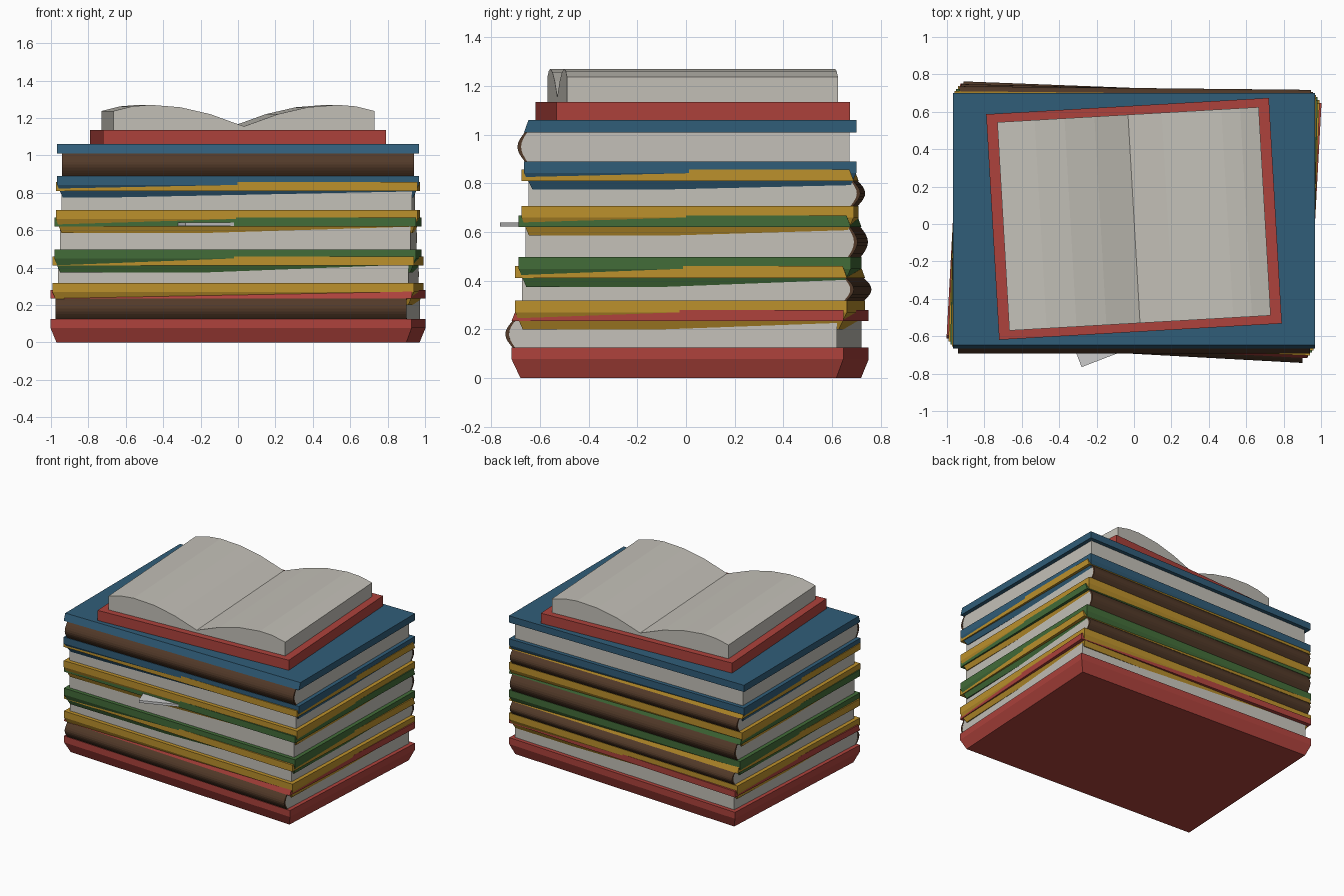
import bpy, bmesh, math
from mathutils import Matrix

if "Cube" in bpy.data.objects:
    bpy.data.objects.remove(bpy.data.objects["Cube"])


def material(name, rgb):
    m = bpy.data.materials.new(name)
    m.diffuse_color = (*rgb, 1)
    m.use_nodes = True
    m.node_tree.nodes["Principled BSDF"].inputs["Base Color"].default_value = m.diffuse_color
    return m


RED = material("red", (0.42, 0.055, 0.045))
YELLOW = material("yellow", (0.5, 0.28, 0.025))
GREEN = material("green", (0.055, 0.15, 0.04))
BLUE = material("blue", (0.03, 0.11, 0.19))
BROWN = material("brown", (0.085, 0.042, 0.022))
PAPER = material("paper", (0.55, 0.53, 0.48))


def finish(name, bm, mat, angle, y):
    bmesh.ops.recalc_face_normals(bm, faces=bm.faces)
    bm.transform(Matrix.Translation((0, y, 0)) @ Matrix.Rotation(math.radians(angle), 4, 'Z'))
    me = bpy.data.meshes.new(name)
    bm.to_mesh(me)
    bm.free()
    ob = bpy.data.objects.new(name, me)
    bpy.context.collection.objects.link(ob)
    if mat:
        me.materials.append(mat)
    return ob


def board(name, rings, mat, angle, y):
    """Stack of rectangles (z, half width, y front, y back) skinned into a solid."""
    bm = bmesh.new()
    loops = [[bm.verts.new(p) for p in ((-w, a, z), (w, a, z), (w, b, z), (-w, b, z))]
             for z, w, a, b in rings]
    for lo, hi in zip(loops, loops[1:]):
        for i in range(4):
            j = (i + 1) % 4
            bm.faces.new((lo[i], lo[j], hi[j], hi[i]))
    bm.faces.new(loops[0])
    bm.faces.new(loops[-1])
    return finish(name, bm, mat, angle, y)


def prism(name, profile, axis, start, end, mat, angle, y):
    """Profile of (u, z) points extruded along x or y."""
    bm = bmesh.new()
    place = (lambda u, z, t: (t, u, z)) if axis == 'X' else (lambda u, z, t: (u, t, z))
    a = [bm.verts.new(place(u, z, start)) for u, z in profile]
    b = [bm.verts.new(place(u, z, end)) for u, z in profile]
    for i in range(len(a)):
        j = (i + 1) % len(a)
        bm.faces.new((a[i], a[j], b[j], b[i]))
    bm.faces.new(a)
    bm.faces.new(b)
    return finish(name, bm, mat, angle, y)


def book(name, mat, z0, z1, z2, z3, angle, y=0.017):
    W, D = 0.967, 0.683
    # Lower board with tapered underside, upper board with sloped spine edge
    board(name + "_lower_cover", [(z0, W - 0.03, -D + 0.035, D - 0.03),
                                  (z1 - 0.048, W, -D, D), (z1, W, -D, D)], mat, angle, y)
    board(name + "_upper_cover", [(z2, W, -D, D), (z3, W, -D + 0.018, D)], mat, angle, y)

    # Rounded page block and curved spine skin
    def arc(base, bulge, n=8):
        return [(base - bulge * math.sin(math.pi * i / n), z1 + (z2 - z1) * i / n)
                for i in range(n + 1)]
    inner, outer = arc(-0.67, 0.025), arc(-0.68, 0.03)
    prism(name + "_pages", inner + [(0.655, z2), (0.655, z1)], 'X', -0.938, 0.938,
          PAPER, angle, y)
    prism(name + "_spine", outer + inner[::-1], 'X', -0.94, 0.94, BROWN, angle, y)


# Stack of closed books; a half turn puts the spine at the back
book("bottom_red_book", RED, 0, 0.125, 0.235, 0.28, -3.1)
book("lower_yellow_book", YELLOW, 0.2, 0.318, 0.41, 0.46, 180 - 2.2)
book("green_book", GREEN, 0.375, 0.497, 0.62, 0.668, 180 - 1.3)
book("upper_yellow_book", YELLOW, 0.585, 0.708, 0.81, 0.857, 180 - 0.6)
book("blue_book", BLUE, 0.775, 0.89, 1.01, 1.06, 0)

# Bookmark poking out of the green book
mark = board("bookmark", [(0.622, 0.15, 0, 0.3), (0.64, 0.15, 0, 0.3)], None, 0, 0)
mark.data.transform(Matrix.Translation((-0.28, -0.765, 0))
                    @ Matrix.Rotation(math.radians(21), 4, 'Z')
                    @ Matrix.Translation((0.15, 0, 0)))

# Open book on top
board("open_book_cover", [(1.06, 0.757, -0.604, 0.604), (1.135, 0.757, -0.604, 0.604)],
      RED, 3.3, 0.0275)
half = [(0.18, 1.22), (0.34, 1.257), (0.5, 1.27), (0.6, 1.262), (0.70, 1.237), (0.70, 1.135)]
leaf = [(-x, z) for x, z in reversed(half)] + [(0, 1.155)] + half
pages = prism("open_book_pages", leaf, 'Y', -0.558, 0.558, PAPER, 3.3, 0.0275)
